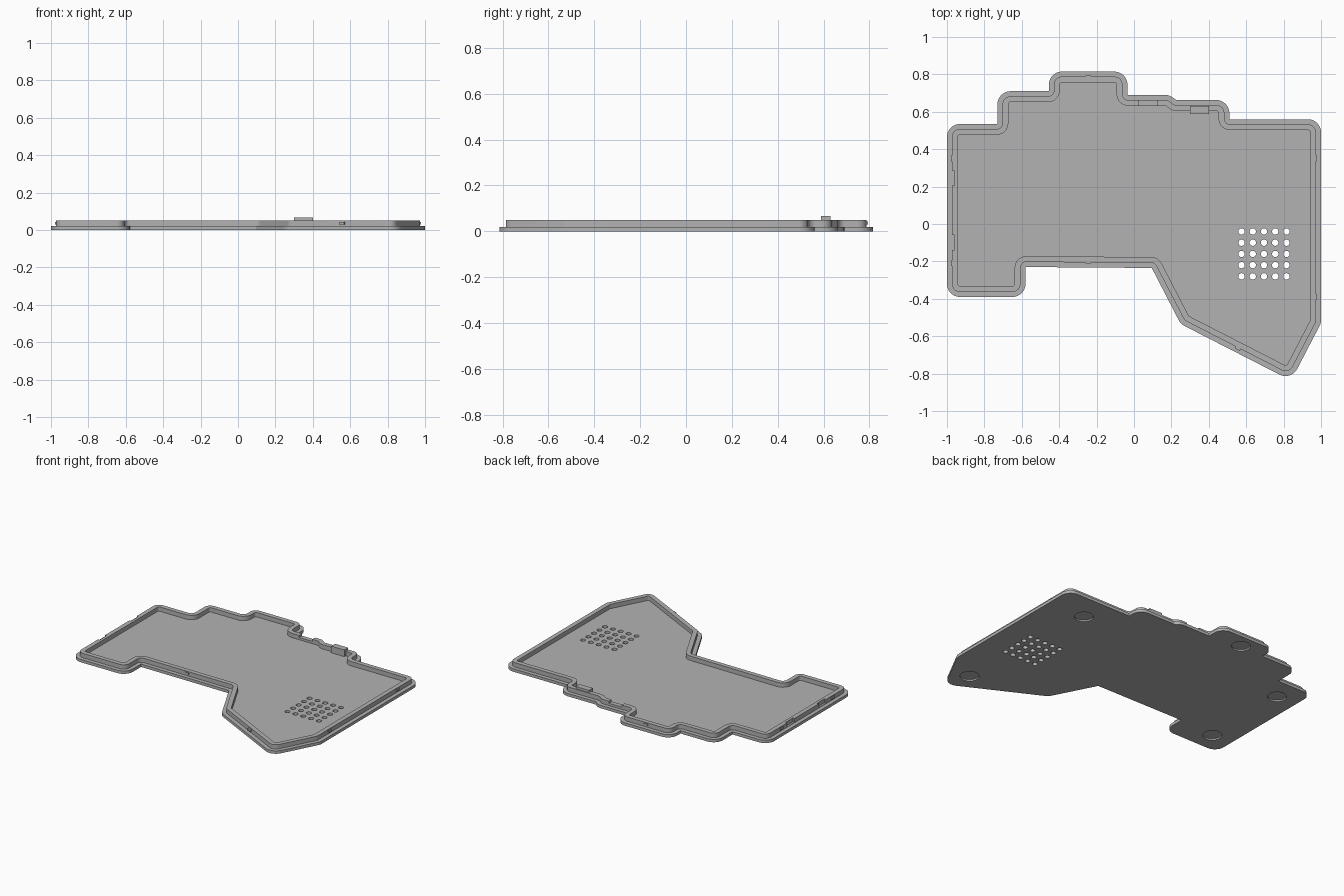
import bpy, bmesh
from math import atan2, pi, tan
from mathutils import Vector, Matrix

if "Cube" in bpy.data.objects:
    bpy.data.objects.remove(bpy.data.objects["Cube"])

grey = bpy.data.materials.new("grey plastic")
grey.use_nodes = True
grey.diffuse_color = (0.45, 0.45, 0.45, 1)
grey.node_tree.nodes["Principled BSDF"].inputs["Base Color"].default_value = grey.diffuse_color

# Plate outline, counter-clockwise, with sharp corners
CORNERS = [Vector(p) for p in (
    (-1, -.39), (-.58, -.39), (-.58, -.23), (.095, -.235), (.25, -.535), (.84, -.837),
    (1, -.53), (1, .56), (.51, .56), (.51, .663), (.225, .663), (.19, .69),
    (-.035, .69), (-.035, .815), (-.455, .815), (-.455, .71), (-.73, .71),
    (-.73, .535), (-1, .535))]
ROUND, INNER_ROUND, STEPS = .07, .004, 8
BASE, TOP = .02, .05
WALL_OUT, WALL_IN = .027, .058


def outline(inset):
    """Rounded outline moved inwards by the inset."""
    points, n = [], len(CORNERS)
    for i, corner in enumerate(CORNERS):
        a = (corner - CORNERS[i - 1]).normalized()
        b = (CORNERS[(i + 1) % n] - corner).normalized()
        turn = atan2(a.cross(b), a.dot(b))
        na = Vector((-a.y, a.x))
        nb = Vector((-b.y, b.x))
        side = 1 if turn > 0 else -1
        radius = ROUND if turn > 0 else INNER_ROUND
        # Concentric arcs keep the wall an even thickness
        centre = corner - a * radius * tan(abs(turn) / 2) + na * side * radius
        r = radius - side * inset
        for k in range(STEPS + 1):
            normal = Matrix.Rotation(turn * k / STEPS, 2) @ na
            points.append(centre - normal * side * r)
    return points


def finish(name, bm):
    bmesh.ops.recalc_face_normals(bm, faces=bm.faces)
    mesh = bpy.data.meshes.new(name)
    bm.to_mesh(mesh)
    bm.free()
    obj = bpy.data.objects.new(name, mesh)
    mesh.materials.append(grey)
    bpy.context.collection.objects.link(obj)
    return obj


def add_box(bm, centre, size, angle=0):
    place = Matrix.Translation(centre) @ Matrix.Rotation(angle, 4, 'Z')
    bmesh.ops.create_cube(bm, size=1, matrix=place @ Matrix.Diagonal((*size, 1)))


def add_disc(bm, x, y, radius, low, high, sides):
    bmesh.ops.create_cone(bm, cap_ends=True, segments=sides, radius1=radius, radius2=radius,
                          depth=high - low, matrix=Matrix.Translation((x, y, (low + high) / 2)))


# Tray: base plate, ledge and raised rim wall as one closed shell
bm = bmesh.new()
rings = [[bm.verts.new((*p, z)) for p in outline(inset)] for inset, z in (
    (0, 0), (0, BASE), (WALL_OUT, BASE), (WALL_OUT, TOP), (WALL_IN, TOP), (WALL_IN, BASE))]
for low, high in zip(rings, rings[1:]):
    for i in range(len(low)):
        bm.faces.new((low[i - 1], low[i], high[i], high[i - 1]))
bm.faces.new(rings[0][::-1])
bm.faces.new(rings[-1])
tray = finish("tray", bm)

# Cutters: speaker holes, foot recesses, socket notch, side recesses
bm = bmesh.new()
for i in range(5):
    for j in range(5):
        add_disc(bm, .575 + i * .06, -.04 - j * .06, .017, -.02, .04, 20)
for x, y in ((.72, .37), (.79, -.66), (-.27, .72), (-.85, .38), (-.85, -.25)):
    add_disc(bm, x, y, .06, -.02, .01, 40)
add_box(bm, (.075, .647, .051), (.1, .05, .03))
for y in (.245, -.1):
    add_box(bm, (-.973, y, .045), (.026, .08, .044))
cutter = finish("cutters", bm)
cutter.hide_render = True

cut = tray.modifiers.new("cuts", 'BOOLEAN')
cut.operation = 'DIFFERENCE'
cut.solver = 'EXACT'
cut.object = cutter
bpy.context.view_layer.objects.active = tray
tray.select_set(True)
bpy.ops.object.modifier_apply(modifier=cut.name)
bpy.data.objects.remove(cutter)
bpy.ops.object.shade_smooth_by_angle(angle=pi / 7)

# Small snap catches on the outside of the rim
bm = bmesh.new()
for x, y, angle in ((-.973, .35, pi / 2), (-.973, -.21, pi / 2), (.973, .35, pi / 2),
                    (.973, -.39, pi / 2), (-.245, .788, 0), (-.245, -.205, 0),
                    (.555, -.667, atan2(-.302, .59))):
    add_box(bm, (x, y, .036), (.03, .012, .014), angle)
finish("snap_catches", bm)

# Raised tab on the back wall
bm = bmesh.new()
add_box(bm, (.35, .61, .043), (.1, .042, .046))
finish("back_tab", bm)
